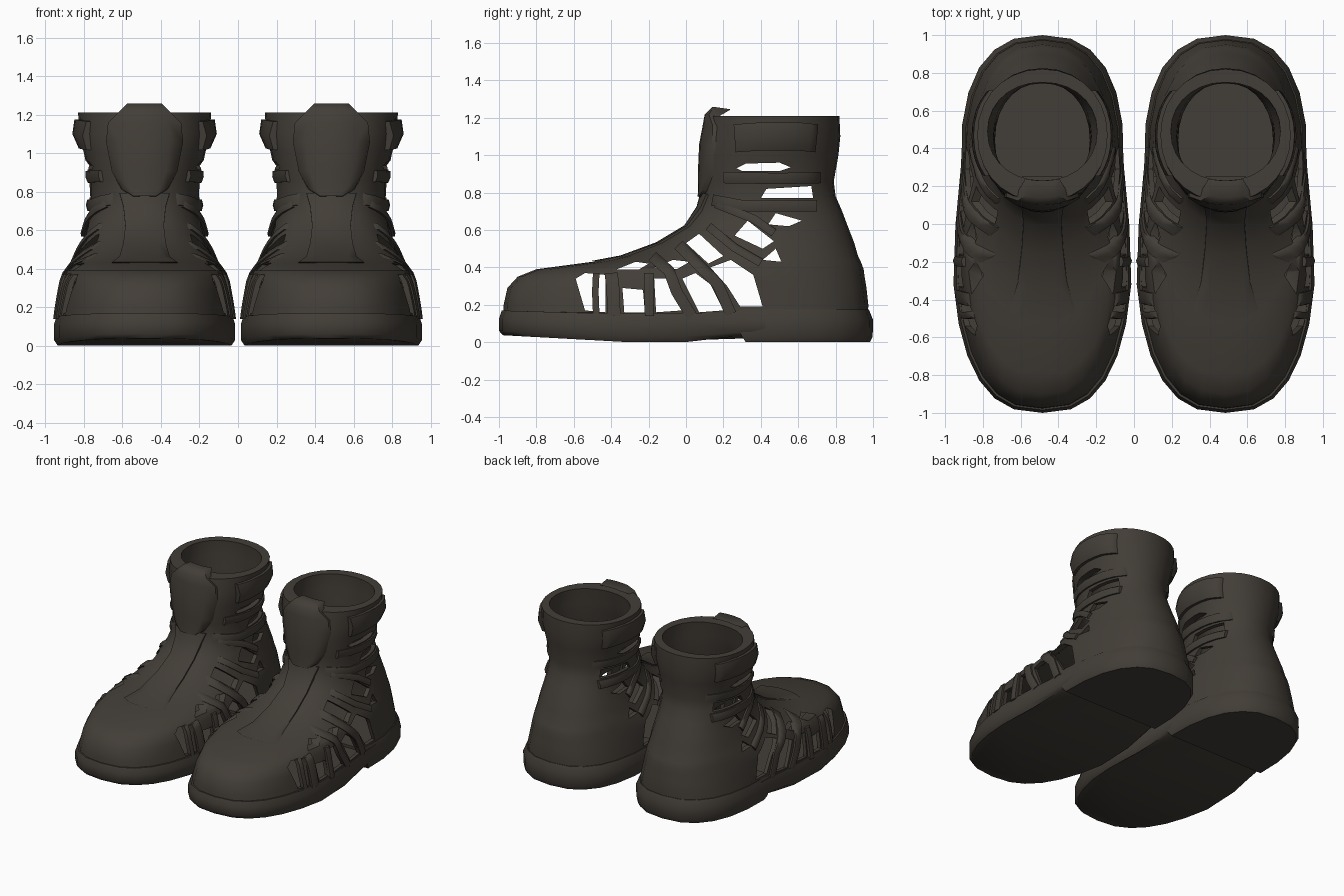
import bpy, bmesh, math
from mathutils import Vector

cube = bpy.data.objects.get("Cube")
if cube:
    bpy.data.objects.remove(cube)

leather = bpy.data.materials.new("dark brown leather")
leather.use_nodes = True
COLOUR = (0.055, 0.047, 0.038, 1)
leather.diffuse_color = COLOUR
leather.node_tree.nodes["Principled BSDF"].inputs["Base Color"].default_value = COLOUR

CX = 0.485   # centre line of each shoe
SEG = 28

# Upper: height, front y, back y, half width
RINGS = [(.08, -.98, .97, .465), (.2, -.975, .975, .45), (.29, -.955, .965, .435),
         (.35, -.9, .955, .425), (.39, -.8, .95, .41), (.43, -.5, .935, .385),
         (.46, -.34, .92, .365), (.53, -.15, .9, .335), (.62, 0, .865, .305),
         (.7, .06, .835, .285), (.78, .085, .8, .285), (.86, .085, .79, .285),
         (1, .08, .815, .315), (1.1, .1, .825, .34), (1.21, .12, .82, .345)]

# Openings between the straps, as (y, z) outlines
HOLES = [
    [(.27, .93), (.32, .955), (.5, .96), (.56, .935), (.5, .915), (.3, .915)],
    [(.4, .77), (.43, .82), (.67, .835), (.68, .77)],
    [(.44, .63), (.48, .69), (.62, .65), (.55, .62)],
    [(.26, .57), (.33, .65), (.47, .54), (.41, .5)],
    [(.41, .44), (.48, .5), (.51, .43)],
    [(0, .53), (.07, .58), (.2, .46), (.12, .42)],
    [(-.17, .4), (-.07, .44), (.02, .43), (-.05, .39)],
    [(.13, .4), (.24, .44), (.36, .36), (.41, .19), (.29, .19), (.22, .3)],
    [(-.02, .34), (.05, .37), (.13, .31), (.2, .17), (.07, .16)],
    [(-.17, .34), (-.08, .34), (-.02, .17), (-.16, .16)],
    [(-.34, .29), (-.23, .28), (-.22, .16), (-.33, .16)],
    [(-.37, .39), (-.27, .43), (-.2, .42), (-.25, .39)],
    [(-.59, .34), (-.54, .37), (-.43, .36), (-.43, .16), (-.54, .17)],
]

# Raised straps: width, offset, (y, z) path
STRAPS = [
    (.035, .015, [(-.48, .15), (-.485, .27), (-.48, .37)]),
    (.07, .02, [(-.385, .14), (-.39, .28), (-.4, .37)]),
    (.05, .02, [(-.195, .14), (-.2, .27), (-.2, .37)]),
    (.06, .02, [(.03, .14), (-.05, .27), (-.09, .38), (-.18, .46)]),
    (.06, .02, [(.24, .15), (.17, .31), (.08, .4), (-.04, .52)]),
    (.045, .02, [(.4, .425), (.26, .505), (.12, .62)]),
    (.045, .02, [(.47, .585), (.36, .66), (.16, .74)]),
    (.06, .02, [(.7, .73), (.5, .73), (.3, .73), (.14, .76)]),
    (.06, .02, [(.72, .88), (.5, .875), (.2, .88)]),
    (.15, .035, [(.7, 1.09), (.6, 1.1), (.4, 1.1), (.26, 1.09)]),
]

# Front pieces: height, half width
TONGUE = [(.77, .06), (.81, .12), (.9, .17), (1.05, .2), (1.15, .19), (1.21, .13), (1.25, .09)]
INSTEP = [(.43, .17), (.46, .13), (.53, .11), (.62, .1), (.72, .11), (.79, .13)]


def clamp(v):
    return min(1, max(0, v))


def power(z):
    return 2.7 - .6 * clamp(z / .8)


def taper(y, z):
    """The foot narrows at the arch and widens again at the heel, less so higher up."""
    return 1 - .1 * clamp((y + .2) / .4) * clamp((.8 - y) / .5) * clamp(1 - z / .7)


def ring_at(z):
    """Interpolated front, back and half width at a height."""
    z = min(max(z, RINGS[0][0]), RINGS[-1][0])
    for a, b in zip(RINGS, RINGS[1:]):
        if z <= b[0]:
            t = (z - a[0]) / (b[0] - a[0])
            return [p + (q - p) * t for p, q in zip(a[1:], b[1:])]


def side_x(y, z):
    f, b, w = ring_at(z)
    u = min(1, abs((y - (f + b) / 2) / ((b - f) / 2)))
    p = power(z)
    return w * (1 - u ** p) ** (1 / p) * taper(y, z)


def front_y(x, z):
    f, b, w = ring_at(z)
    p = power(z)
    return (f + b) / 2 - (b - f) / 2 * (1 - min(1, abs(x) / w) ** p) ** (1 / p)


def outline(z, f, b, w, p):
    """Rounded foot-shaped loop."""
    loop = []
    for i in range(SEG):
        t = 2 * math.pi * i / SEG
        c, s = math.cos(t), math.sin(t)
        u = math.copysign(abs(c) ** (2 / p), c)
        v = math.copysign(abs(s) ** (2 / p), s)
        y = (f + b) / 2 + u * (b - f) / 2
        loop.append((v * w * taper(y, z), y, z))
    return loop


def build(name, loops, side, closed=False):
    """Skin a list of equal loops; closed joins last to first, else ends are capped."""
    bm = bmesh.new()
    rows = [[bm.verts.new((side * (CX + x), y, z)) for x, y, z in lp] for lp in loops]
    pairs = list(zip(rows, rows[1:])) + ([(rows[-1], rows[0])] if closed else [])
    for a, b in pairs:
        for i in range(len(a)):
            j = (i + 1) % len(a)
            bm.faces.new((a[i], a[j], b[j], b[i]))
    if not closed:
        bm.faces.new(rows[0])
        bm.faces.new(rows[-1])
    bmesh.ops.recalc_face_normals(bm, faces=bm.faces)
    me = bpy.data.meshes.new(name)
    bm.to_mesh(me)
    bm.free()
    me.materials.append(leather)
    ob = bpy.data.objects.new(name, me)
    bpy.context.scene.collection.objects.link(ob)
    return ob


def smooth(ob, angle=40):
    bpy.ops.object.select_all(action='DESELECT')
    ob.select_set(True)
    bpy.context.view_layer.objects.active = ob
    bpy.ops.object.shade_smooth_by_angle(angle=math.radians(angle))


def upper(name, side):
    outer = [outline(z, f, b, w, power(z)) for z, f, b, w in RINGS]
    inner = []
    for z, f, b, w in reversed(RINGS):
        # Padded collar, thickest behind the tongue
        pad = clamp((z - .8) / .2)
        drop = .025 if z < .8 else 0
        inner.append(outline(z - drop, f + .03 + .08 * pad, b - .03 - .04 * pad,
                             w - .025 - .03 * pad, power(z)))
    ob = build(name, outer + inner, side, closed=True)
    # Cut every opening straight through both sides
    for hole in HOLES:
        cut = build("hole_cutter", [[(x, y, z) for y, z in hole] for x in (-.6, .6)], side)
        cut.hide_render = True
        mod = ob.modifiers.new("hole", 'BOOLEAN')
        mod.operation, mod.solver, mod.object = 'DIFFERENCE', 'EXACT', cut
        bpy.context.view_layer.update()
        dg = bpy.context.evaluated_depsgraph_get()
        me = bpy.data.meshes.new_from_object(ob.evaluated_get(dg))
        ob.modifiers.clear()
        ob.data = me
        bpy.data.objects.remove(cut)
    smooth(ob)


def strap(name, width, lift, path, side, flank):
    pts = []
    for a, b in zip(path, path[1:]):
        pts += [Vector(a).lerp(Vector(b), k / 3) for k in range(3)]
    pts.append(Vector(path[-1]))
    loops = []
    for i, p in enumerate(pts):
        d = (pts[min(i + 1, len(pts) - 1)] - pts[max(i - 1, 0)]).normalized()
        n = Vector((-d.y, d.x)) * width / 2
        a, b = p + n, p - n
        loops.append([(flank * (side_x(q.x, q.y) + h), q.x, q.y)
                      for q, h in ((a, -.02), (a, lift * .6), (p, lift), (b, lift * .6), (b, -.02))])
    smooth(build(name, loops, side), 60)


def front_plate(name, rows, side, lift):
    loops = []
    for z, w in rows:
        xs = [w * k / 3 for k in range(-3, 4)]
        lean = max(0, z - 1.21)
        face = [(x, front_y(x, z) - lift + lean, z + lift * .4) for x in xs]
        back = [(x, front_y(x, z) + .03 + lean * 2, z - .005) for x in reversed(xs)]
        loops.append(face + back)
    smooth(build(name, loops, side), 60)


for side, tag in ((1, "left"), (-1, "right")):
    upper(tag + "_upper", side)

    # Sole with a raised toe and an arch in front of the heel
    loops = []
    for z, grow in ((0, -.02), (.03, 0), (.11, 0), (.155, -.015)):
        under = clamp(1 - z / .1)
        loops.append([(x, y, z + under * (max(0, -y - .3) * .055 + .035 * clamp(y / .25))
                       + (1 - under) * max(0, -y - .5) * .03)
                      for x, y, z in outline(z, -1 - grow, .985 + grow, .48 + grow, 2.6)])
    smooth(build(tag + "_sole", loops, side), 50)

    # Heel block with a slanted front
    loops = []
    for z, f, grow in ((0, .32, -.015), (.03, .3, 0), (.12, .25, .002), (.175, .25, -.02)):
        lp = [p for p in outline(z, -1, .998 + grow, .48 + grow, 2.6) if p[1] > .36]
        lp.sort(key=lambda p: math.atan2(p[0], p[1] - .3))
        w = abs(lp[0][0]) + .005
        loops.append([(-w, f, z)] + lp + [(w, f, z)])
    smooth(build(tag + "_heel", loops, side), 50)

    for i, (width, lift, path) in enumerate(STRAPS):
        for flank, where in ((1, "outer"), (-1, "inner")):
            strap(f"{tag}_{where}_strap_{i + 1}", width, lift, path, side, flank)

    front_plate(tag + "_instep_strip", INSTEP, side, .01)
    front_plate(tag + "_tongue", TONGUE, side, .02)
